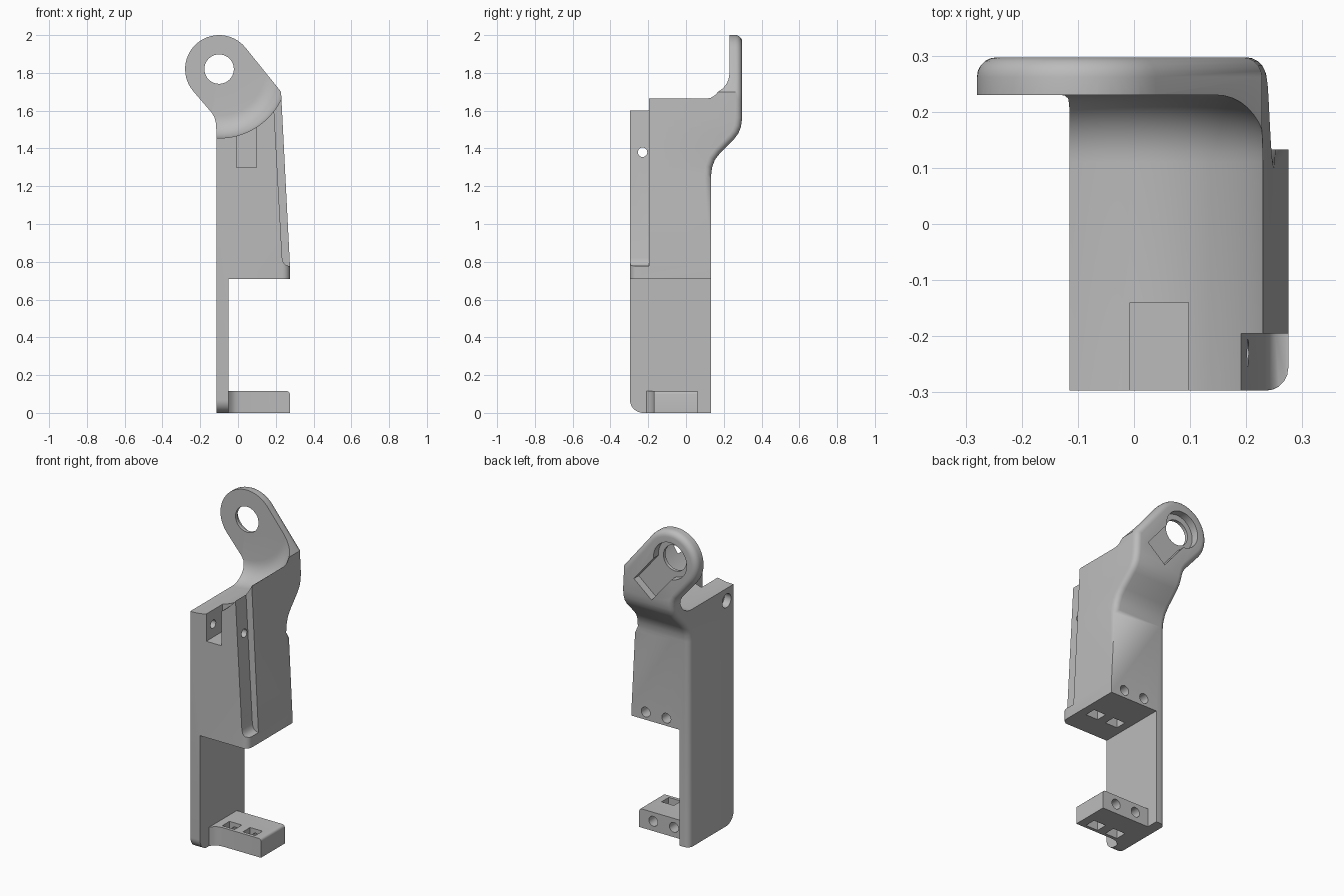
import bpy, bmesh, math
from math import sin, cos, pi, radians
from mathutils import Vector, Matrix

if "Cube" in bpy.data.objects:
    bpy.data.objects.remove(bpy.data.objects["Cube"])

LUG = Vector((-0.1, 0, 1.82))          # eye centre
TILT = math.atan2(-0.77, 0.64)         # direction from eye down to the body

grey = bpy.data.materials.new("plain grey")
grey.use_nodes = True
grey.diffuse_color = (0.5, 0.5, 0.5, 1)
grey.node_tree.nodes["Principled BSDF"].inputs["Base Color"].default_value = (0.5, 0.5, 0.5, 1)


def finish(bm, name):
    bmesh.ops.recalc_face_normals(bm, faces=bm.faces[:])
    mesh = bpy.data.meshes.new(name)
    bm.to_mesh(mesh)
    bm.free()
    mesh.materials.append(grey)
    ob = bpy.data.objects.new(name, mesh)
    bpy.context.collection.objects.link(ob)
    return ob


def prism(points, axis, lo, hi):
    """Extrude a 2D outline along y (outline in xz) or z (outline in xy)."""
    bm = bmesh.new()
    place = (lambda a, b: (a, lo, b)) if axis == "y" else (lambda a, b: (a, b, lo))
    face = bm.faces.new([bm.verts.new(place(a, b)) for a, b in points])
    new = bmesh.ops.extrude_face_region(bm, geom=[face])["geom"]
    step = Vector((0, hi - lo, 0)) if axis == "y" else Vector((0, 0, hi - lo))
    bmesh.ops.translate(bm, vec=step, verts=[v for v in new if isinstance(v, bmesh.types.BMVert)])
    bmesh.ops.recalc_face_normals(bm, faces=bm.faces[:])
    return bm


def box(x0, x1, y0, y1, z0, z1):
    return finish(prism([(x0, y0), (x1, y0), (x1, y1), (x0, y1)], "z", z0, z1), "cutter")


def rod(axis, centre, r, length):
    """Cylinder along x or y, centred on a point."""
    turn = Matrix.Rotation(pi / 2, 4, "Y" if axis == "x" else "X")
    bm = bmesh.new()
    bmesh.ops.create_cone(bm, cap_ends=True, segments=40, radius1=r, radius2=r,
                          depth=length, matrix=Matrix.Translation(centre) @ turn)
    return finish(bm, "cutter")


def round_edges(bm, test, r, segments=5):
    edges = [e for e in bm.edges if test(e)]
    bmesh.ops.bevel(bm, geom=edges, offset=r, segments=segments, profile=0.5,
                    affect="EDGES", clamp_overlap=False)


def both(e, test):
    return all(test(v.co) for v in e.verts)


def combine(target, tool, operation):
    mod = target.modifiers.new("combine", "BOOLEAN")
    mod.operation, mod.solver, mod.object = operation, "EXACT", tool
    bpy.context.view_layer.objects.active = target
    bpy.ops.object.modifier_apply(modifier=mod.name)
    bpy.data.objects.remove(tool)


# Main body: front outline with the tilted eye lug on top
eye = [(LUG.x + 0.18 * cos(a), LUG.z + 0.18 * sin(a))
       for a in (TILT + pi / 2 + pi * i / 28 for i in range(29))]
outline = [(-0.115, 0), (-0.05, 0), (-0.05, 0.71), (0.275, 0.71), (0.275, 0.78),
           (0.23, 1.66), (0.228, 1.7)] + eye
outline += [(-0.14, 1.59), (-0.125, 1.565), (-0.117, 1.535), (-0.115, 1.5)]
bm = prism(outline, "y", -0.297, 0.133)

# Back surface sweeps rearward in an S curve towards the lug
sweep = [(1.26, 0.133), (1.3, 0.138), (1.34, 0.153), (1.375, 0.18), (1.45, 0.255),
         (1.48, 0.277), (1.515, 0.291), (1.56, 0.297)]
for z, _ in sweep:
    bmesh.ops.bisect_plane(bm, geom=bm.verts[:] + bm.edges[:] + bm.faces[:],
                           plane_co=(0, 0, z), plane_no=(0, 0, 1))


def back_y(z):
    for (z0, y0), (z1, y1) in zip(sweep, sweep[1:]):
        if z0 <= z <= z1:
            return y0 + (y1 - y0) * (z - z0) / (z1 - z0)
    return sweep[0][1] if z < sweep[0][0] else sweep[-1][1]


for v in bm.verts:
    if v.co.y > 0:
        v.co.y = back_y(v.co.z)
bm.normal_update()


def on_rim(e):
    outer = any(all(v.co.y > 0 for v in f.verts) for f in e.link_faces)
    side = any(any(v.co.y < 0 for v in f.verts) for f in e.link_faces)
    return outer and side and both(e, lambda c: c.z > 1.25 or c.x < -0.1)


round_edges(bm, on_rim, 0.035)
# Rounded toe of the post and rounded lower front corner
round_edges(bm, lambda e: both(e, lambda c: c.y < -0.29 and c.z < 0.001), 0.07, 8)
round_edges(bm, lambda e: both(e, lambda c: c.y < -0.29 and c.x > 0.229 and c.z > 0.7)
            and abs(e.verts[0].co.z - e.verts[1].co.z) > 0.01, 0.04)
body = finish(bm, "bracket_body")

# Foot, flared where it meets the post
foot = prism([(-0.08, -0.215), (-0.05, -0.208), (-0.035, -0.19), (-0.015, -0.176), (0.015, -0.17),
              (0.275, -0.17), (0.275, 0.06), (-0.08, 0.06)], "z", 0, 0.115)
round_edges(foot, lambda e: both(e, lambda c: c.x > 0.27 and c.z > 0.1), 0.015, 3)
combine(body, finish(foot, "foot"), "UNION")

# Round saddle on top, filleted into the lug face
profile = [(0, -0.5), (0.365, -0.5), (0.365, 0.11)]
profile += [(0.245 + 0.12 * cos(a), 0.11 + 0.12 * sin(a))
            for a in (pi / 2 * i / 10 for i in range(1, 11))]
profile += [(0, 0.23)]
bm = bmesh.new()
verts = [bm.verts.new((LUG.x + r, y, LUG.z)) for r, y in profile]
edges = [bm.edges.new(pair) for pair in zip(verts, verts[1:])]
bmesh.ops.spin(bm, geom=verts + edges, cent=LUG, axis=(0, 1, 0), angle=2 * pi, steps=96)
bmesh.ops.remove_doubles(bm, verts=bm.verts[:], dist=0.0001)
combine(body, finish(bm, "cutter"), "DIFFERENCE")

# Relief along the front right corner, ending in a ledge
groove = [(0.18, 1.8), (0.234, 0.82), (0.24, 0.797), (0.252, 0.783), (0.27, 0.777),
          (0.4, 0.777), (0.4, 1.8)]
bm = prism(groove, "y", -0.4, -0.195)
combine(body, finish(bm, "cutter"), "DIFFERENCE")

# Front slot with its cross pin hole and counterbore
combine(body, box(-0.007, 0.097, -0.4, -0.14, 1.3, 1.9), "DIFFERENCE")
combine(body, rod("x", (0.1, -0.23, 1.38), 0.025, 0.7), "DIFFERENCE")
combine(body, rod("x", (-0.12, -0.23, 1.38), 0.042, 0.1), "DIFFERENCE")

# Eye hole, rear counterbore and rear pocket along the lug
combine(body, rod("y", LUG + Vector((0, 0.25, 0)), 0.078, 0.3), "DIFFERENCE")
combine(body, rod("y", LUG + Vector((0, 0.35, 0)), 0.112, 0.2), "DIFFERENCE")
pocket = box(0.08, 0.29, 0.25, 0.4, -0.078, 0.078)
pocket.data.transform(Matrix.Translation(LUG) @ Matrix.Rotation(-TILT, 4, "Y"))
combine(body, pocket, "DIFFERENCE")

# Screw holes from the back and square nut pockets, in foot and body
for x in (0.04, 0.18):
    for z, floor, roof in ((0.06, -0.1, 0.2), (0.757, 0.6, 0.8)):
        combine(body, rod("y", (x, 0.04, z), 0.03, 0.28), "DIFFERENCE")
        combine(body, box(x - 0.042, x + 0.042, -0.15, -0.08, floor, roof), "DIFFERENCE")

bpy.ops.object.select_all(action="DESELECT")
body.select_set(True)
bpy.context.view_layer.objects.active = body
bpy.ops.object.shade_smooth_by_angle(angle=radians(32))
